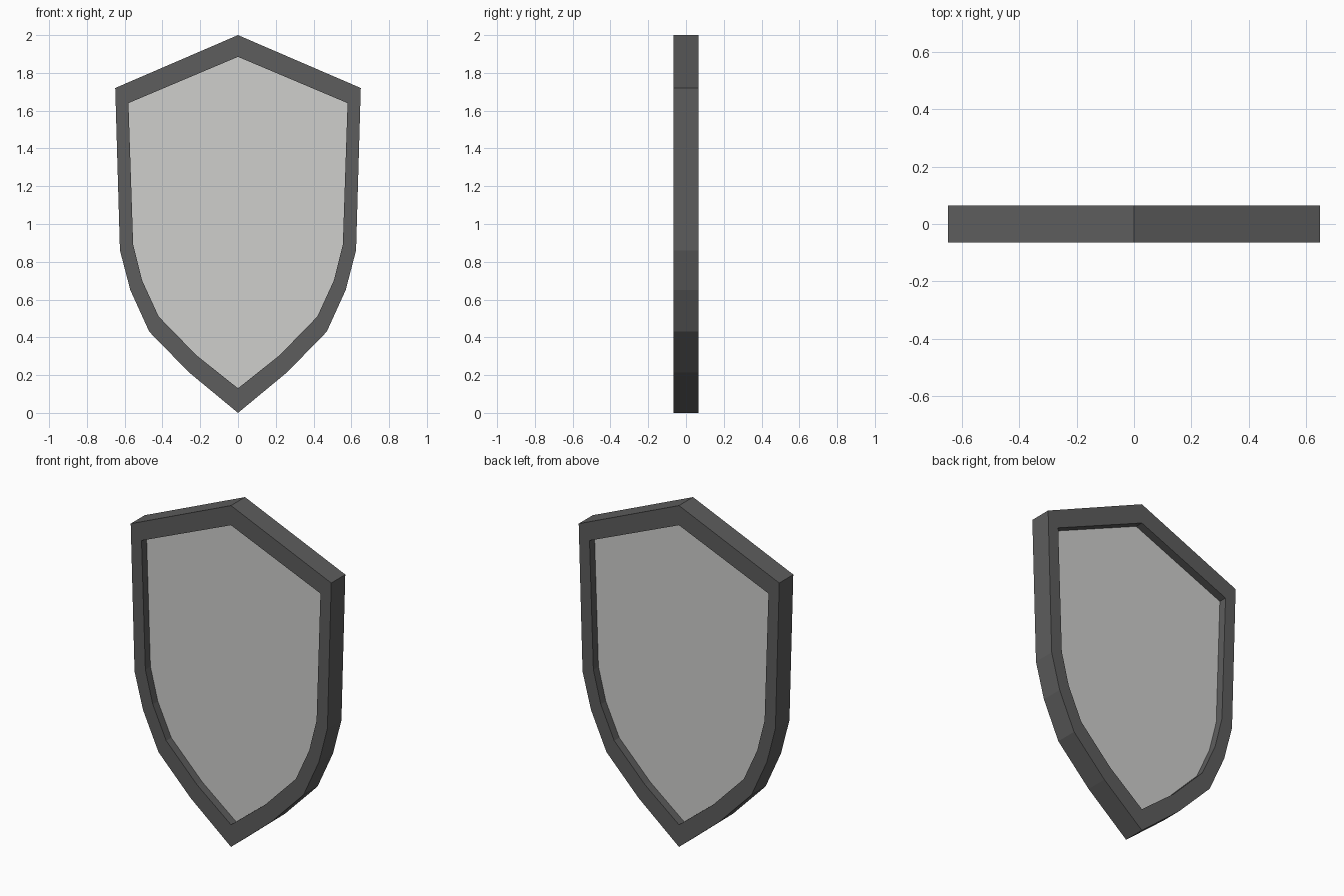
import bpy
import bmesh

if "Cube" in bpy.data.objects:
    bpy.data.objects.remove(bpy.data.objects["Cube"], do_unlink=True)


def material(name, colour):
    mat = bpy.data.materials.new(name)
    mat.use_nodes = True
    mat.diffuse_color = (*colour, 1)
    mat.node_tree.nodes["Principled BSDF"].inputs["Base Color"].default_value = (*colour, 1)
    return mat


def mirrored(half):
    """Close a right-hand outline whose first and last points lie on the centre line."""
    return half + [(-x, z) for x, z in half[-2:0:-1]]


def finish(name, bm, mat):
    bmesh.ops.recalc_face_normals(bm, faces=bm.faces)
    mesh = bpy.data.meshes.new(name)
    bm.to_mesh(mesh)
    bm.free()
    mesh.materials.append(mat)
    obj = bpy.data.objects.new(name, mesh)
    bpy.context.collection.objects.link(obj)
    return obj


def ring(bm, outline, y):
    return [bm.verts.new((x, y, z)) for x, z in outline]


def bridge(bm, a, b):
    for i in range(len(a)):
        j = (i + 1) % len(a)
        bm.faces.new((a[i], a[j], b[j], b[i]))


outer = mirrored([(0, 2), (0.65, 1.72), (0.625, 0.86), (0.57, 0.65),
                  (0.47, 0.43), (0.26, 0.215), (0, 0)])
inner = mirrored([(0, 1.885), (0.58, 1.64), (0.555, 0.89), (0.507, 0.70),
                  (0.42, 0.51), (0.22, 0.305), (0, 0.13)])
RIM_HALF, PANEL_HALF = 0.065, 0.018

# Rim: outer wall, front band, inner wall, back band
bm = bmesh.new()
loops = [ring(bm, outline, y) for outline, y in (
    (outer, RIM_HALF), (outer, -RIM_HALF), (inner, -RIM_HALF), (inner, RIM_HALF))]
for i in range(4):
    bridge(bm, loops[i], loops[(i + 1) % 4])
finish("shield_rim", bm, material("dark grey", (0.11, 0.11, 0.11)))

# Panel: flat plate recessed on both sides
bm = bmesh.new()
front, back = ring(bm, inner, -PANEL_HALF), ring(bm, inner, PANEL_HALF)
bm.faces.new(front)
bm.faces.new(back)
bridge(bm, front, back)
finish("shield_panel", bm, material("light grey", (0.62, 0.62, 0.605)))
